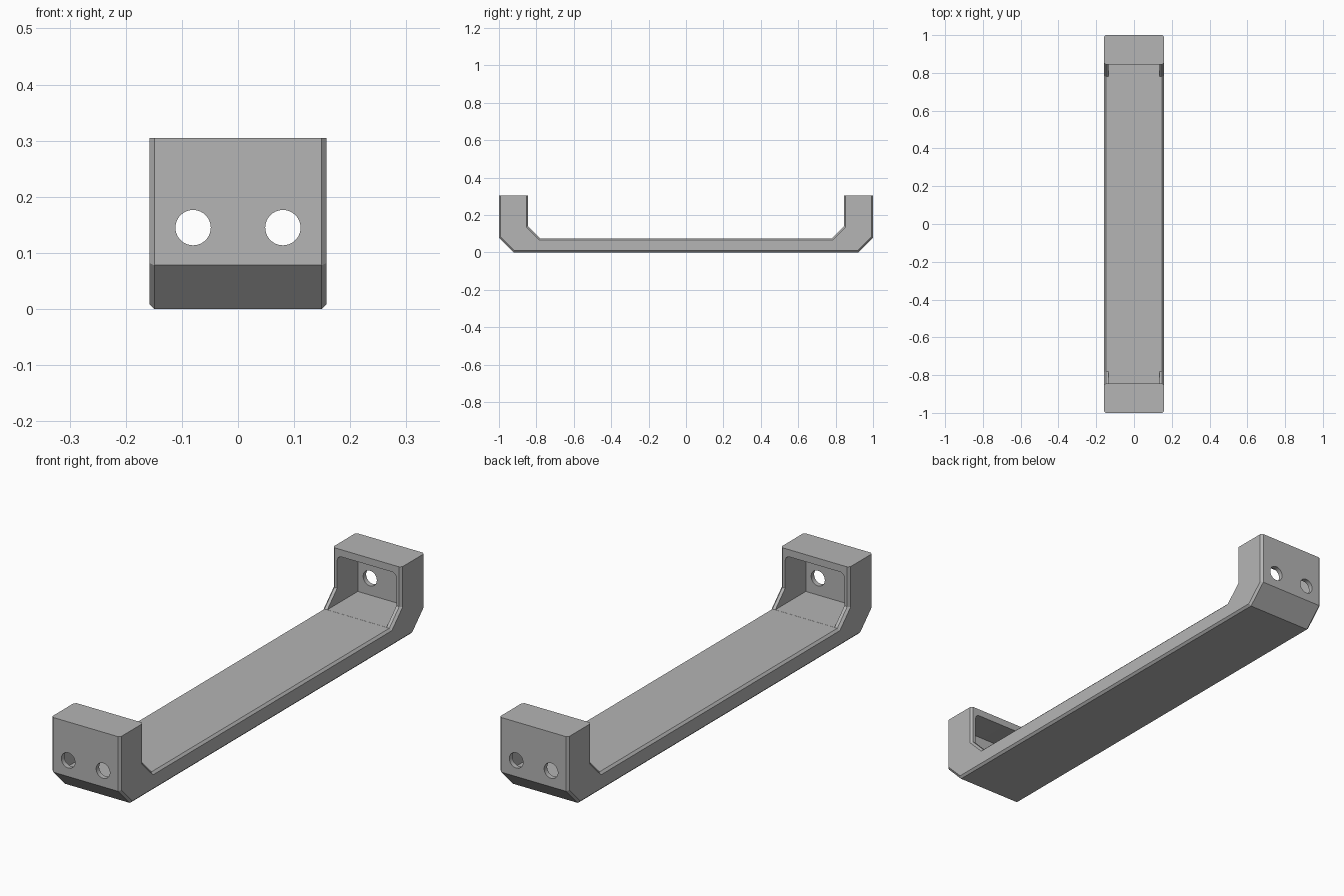
import bpy, bmesh
from mathutils import Matrix, Vector

default = bpy.data.objects.get("Cube")
if default:
    bpy.data.objects.remove(default, do_unlink=True)

HALF_W, TOP, CHAMFER = 0.158, 0.305, 0.009

grey = bpy.data.materials.new("grey plastic")
grey.use_nodes = True
colour = (0.46, 0.46, 0.46, 1)
grey.diffuse_color = colour
grey.node_tree.nodes["Principled BSDF"].inputs["Base Color"].default_value = colour


def add_object(name, bm):
    bmesh.ops.recalc_face_normals(bm, faces=bm.faces[:])
    mesh = bpy.data.meshes.new(name)
    bm.to_mesh(mesh)
    bm.free()
    mesh.materials.append(grey)
    obj = bpy.data.objects.new(name, mesh)
    bpy.context.collection.objects.link(obj)
    return obj


# Handle: side profile swept across the width, with chamfered side edges
half = [(0.78, 0.075), (0.845, 0.14), (0.845, TOP), (1, TOP), (1, 0.078), (0.922, 0)]
profile = half + [(-y, z) for y, z in reversed(half)]
bm = bmesh.new()
cap = bm.faces.new([bm.verts.new((-HALF_W, y, z)) for y, z in profile])
swept = bmesh.ops.extrude_face_region(bm, geom=[cap], use_keep_orig=True)["geom"]
bmesh.ops.translate(bm, vec=(2 * HALF_W, 0, 0),
                    verts=[g for g in swept if isinstance(g, bmesh.types.BMVert)])
bmesh.ops.recalc_face_normals(bm, faces=bm.faces[:])
outline = [e for e in bm.edges
           if abs(e.verts[0].co.x - e.verts[1].co.x) < 0.001
           and min(v.co.z for v in e.verts) < TOP - 0.001]
bmesh.ops.bevel(bm, geom=outline, offset=CHAMFER, segments=1, affect='EDGES')
handle = add_object("handle", bm)


def pocket_cutter(side):
    """Box with rounded upper corners that hollows one end post."""
    bm = bmesh.new()
    centre = Vector((0, side * 0.84, 0.1753))
    size = Matrix.Diagonal((0.272, 0.28, 0.2, 1))
    bmesh.ops.create_cube(bm, size=1, matrix=Matrix.Translation(centre) @ size)
    upper = [e for e in bm.edges
             if abs(e.verts[0].co.y - e.verts[1].co.y) > 0.1
             and e.verts[0].co.z > centre.z]
    bmesh.ops.bevel(bm, geom=upper, offset=0.02, segments=5, profile=0.5, affect='EDGES')
    return add_object("pocket_cutter", bm)


def hole_cutter(side):
    """Long rod that drills one screw hole through both end walls."""
    bm = bmesh.new()
    turn = Matrix.Rotation(1.570796, 4, 'X')
    bmesh.ops.create_cone(bm, cap_ends=True, segments=40, radius1=0.0315, radius2=0.0315,
                          depth=2.2, matrix=Matrix.Translation((side * 0.08, 0, 0.145)) @ turn)
    return add_object("hole_cutter", bm)


# Pockets and screw holes
cutters = [make(side) for make in (pocket_cutter, hole_cutter) for side in (-1, 1)]
for cutter in cutters:
    cutter.hide_render = True
    cut = handle.modifiers.new("cut", 'BOOLEAN')
    cut.operation = 'DIFFERENCE'
    cut.solver = 'EXACT'
    cut.object = cutter

bpy.ops.object.select_all(action='DESELECT')
handle.select_set(True)
bpy.context.view_layer.objects.active = handle
for modifier in list(handle.modifiers):
    bpy.ops.object.modifier_apply(modifier=modifier.name)
for cutter in cutters:
    bpy.data.objects.remove(cutter, do_unlink=True)
bpy.ops.object.shade_smooth_by_angle(angle=0.5)
